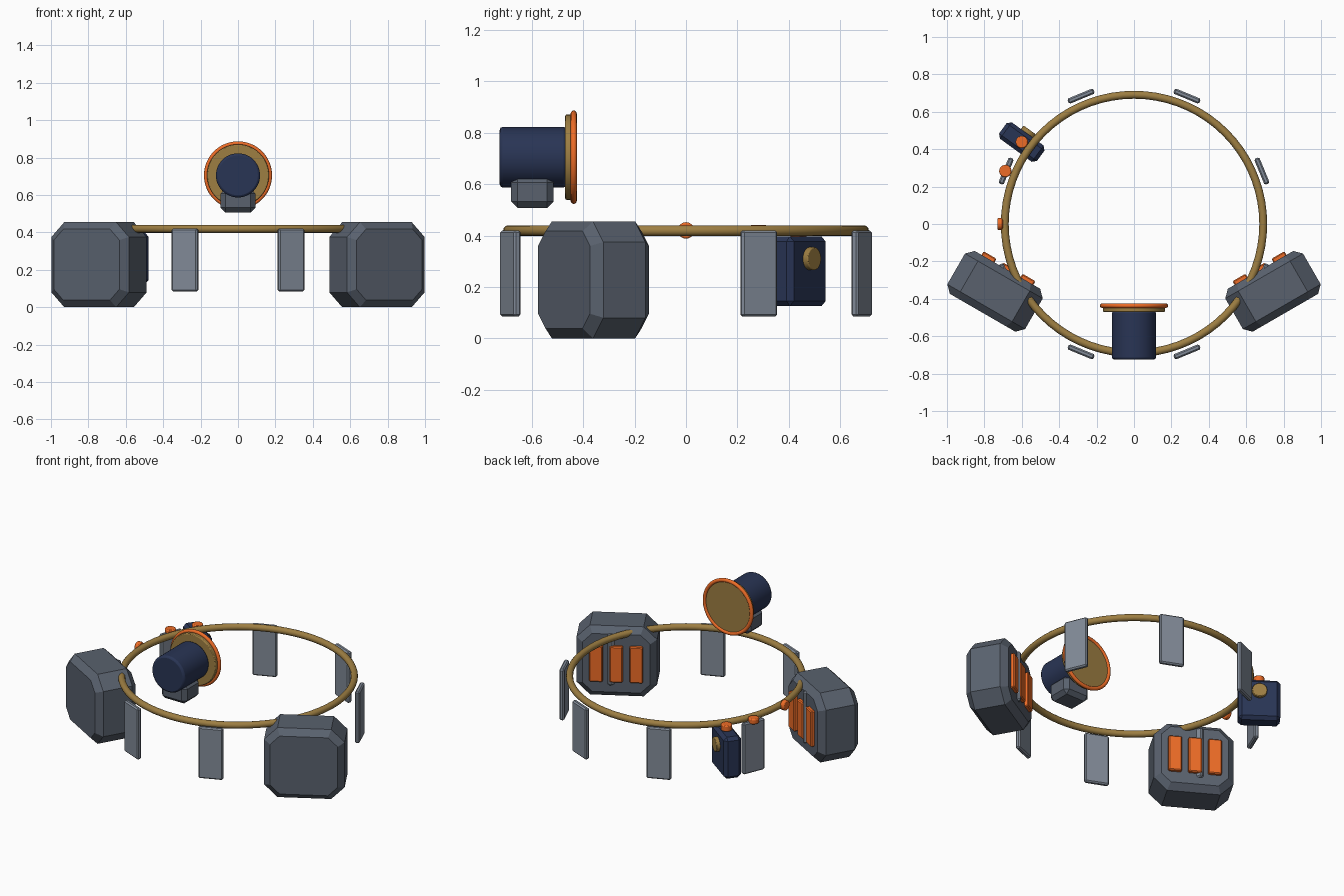
import bpy, bmesh
from math import radians, pi, cos, sin
from mathutils import Matrix

if "Cube" in bpy.data.objects:
    bpy.data.objects.remove(bpy.data.objects["Cube"])


def material(name, rgb):
    m = bpy.data.materials.new(name)
    m.diffuse_color = (*rgb, 1)
    m.use_nodes = True
    m.node_tree.nodes["Principled BSDF"].inputs["Base Color"].default_value = m.diffuse_color
    return m


SLATE = material("slate", (0.10, 0.12, 0.155))
STEEL = material("steel", (0.22, 0.255, 0.31))
GOLD = material("gold", (0.34, 0.21, 0.055))
NAVY = material("navy", (0.022, 0.035, 0.09))
ORANGE = material("orange", (0.85, 0.15, 0.02))


def finish(ob, name, mat, bevel=0, segments=1, smooth=False):
    ob.name = name
    ob.data.materials.append(mat)
    if bevel:
        mod = ob.modifiers.new("bevel", 'BEVEL')
        mod.width, mod.segments = bevel, segments
        mod.limit_method, mod.angle_limit = 'ANGLE', radians(40)
    if smooth:
        bpy.ops.object.shade_smooth_by_angle(angle=radians(35))
    return ob


def box(name, size, loc, mat, rot=0, bevel=0, segments=1):
    bpy.ops.mesh.primitive_cube_add(size=1)
    ob = bpy.context.object
    ob.data.transform(Matrix.Diagonal((*size, 1)))
    ob.location, ob.rotation_euler = loc, (0, 0, rot)
    return finish(ob, name, mat, bevel, segments)


def cylinder(name, r, depth, loc, mat, rot=(0, 0, 0), bevel=0, verts=48):
    bpy.ops.mesh.primitive_cylinder_add(vertices=verts, radius=r, depth=depth,
                                        location=loc, rotation=rot)
    return finish(bpy.context.object, name, mat, bevel, 2, True)


def torus(name, major, minor, loc, mat, rot=(0, 0, 0)):
    bpy.ops.mesh.primitive_torus_add(major_radius=major, minor_radius=minor,
                                     major_segments=72, minor_segments=12,
                                     location=loc, rotation=rot)
    return finish(bpy.context.object, name, mat, smooth=True)


def octagon(hx, hz, c):
    return [(hx - c, hz), (hx, hz - c), (hx, c - hz), (hx - c, -hz),
            (c - hx, -hz), (-hx, c - hz), (-hx, hz - c), (c - hx, hz)]


def pod(name, loc, rot, L=0.48, W=0.265, H=0.455, c=0.08, b=0.038):
    """Octagonal block with chamfered front and back rims."""
    bm = bmesh.new()
    loops = []
    for y, i in ((-W / 2, b), (b - W / 2, 0), (W / 2 - b, 0), (W / 2, b)):
        pts = octagon(L / 2 - i, H / 2 - i, c - 0.586 * i)
        loops.append([bm.verts.new((x, y, z)) for x, z in pts])
    for a, d in zip(loops, loops[1:]):
        for k in range(8):
            j = (k + 1) % 8
            bm.faces.new((a[k], a[j], d[j], d[k]))
    bm.faces.new(loops[0])
    bm.faces.new(loops[-1])
    bmesh.ops.recalc_face_normals(bm, faces=bm.faces)
    me = bpy.data.meshes.new(name)
    bm.to_mesh(me)
    bm.free()
    ob = bpy.data.objects.new(name, me)
    bpy.context.collection.objects.link(ob)
    ob.location, ob.rotation_euler = loc, (0, 0, rot)
    finish(ob, name, SLATE)


# Main belt ring
torus("belt_ring", 0.691, 0.021, (0, 0, 0.419), GOLD)

# Hanging plates around the ring
for i in range(8):
    a = radians(22.5 + 45 * i)
    box(f"hanging_plate_{i + 1}", (0.03, 0.15, 0.335),
        (0.74 * cos(a), 0.74 * sin(a), 0.2525), STEEL, a, 0.008)

# Side pods with three inward orange panels each
for side, s in (("left", -1), ("right", 1)):
    rot = s * radians(30)
    centre = Matrix.Translation((s * 0.743, -0.36, 0.2275)) @ Matrix.Rotation(rot, 4, 'Z')
    pod(f"{side}_pod", centre.translation, rot)
    for k in (-1, 0, 1):
        p = centre @ Matrix.Translation((k * 0.12, 0.138, 0))
        box(f"{side}_pod_panel_{k + 2}", (0.08, 0.034, 0.235), p.translation,
            ORANGE, rot, 0.006)

# Front lamp: mount, barrel, flange, rim
box("lamp_mount", (0.186, 0.165, 0.125), (0, -0.598, 0.57), SLATE, bevel=0.025)
along_y = (pi / 2, 0, 0)
cylinder("lamp_barrel", 0.118, 0.26, (0, -0.595, 0.705), NAVY, along_y, 0.012)
cylinder("lamp_flange", 0.166, 0.036, (0, -0.452, 0.705), GOLD, along_y, 0.005)
torus("lamp_rim", 0.17, 0.012, (0, -0.437, 0.705), ORANGE, along_y)

# Small radial case with a round lens
a = radians(144)
box("small_case", (0.25, 0.108, 0.272), (-0.6, 0.438, 0.261), NAVY, a, 0.02)
cylinder("case_lens", 0.045, 0.035, (-0.6 + 0.06 * sin(a), 0.438 - 0.06 * cos(a), 0.31),
         GOLD, (pi / 2, 0, a), 0.004, 32)

# Orange buttons
cylinder("case_button", 0.033, 0.04, (-0.6, 0.438, 0.415), ORANGE, bevel=0.006, verts=24)
cylinder("plate_button", 0.033, 0.034, (-0.688, 0.283, 0.424), ORANGE, bevel=0.006, verts=24)
cylinder("ring_button", 0.032, 0.03, (-0.716, 0, 0.42), ORANGE, (0, pi / 2, 0), 0.006, 24)
